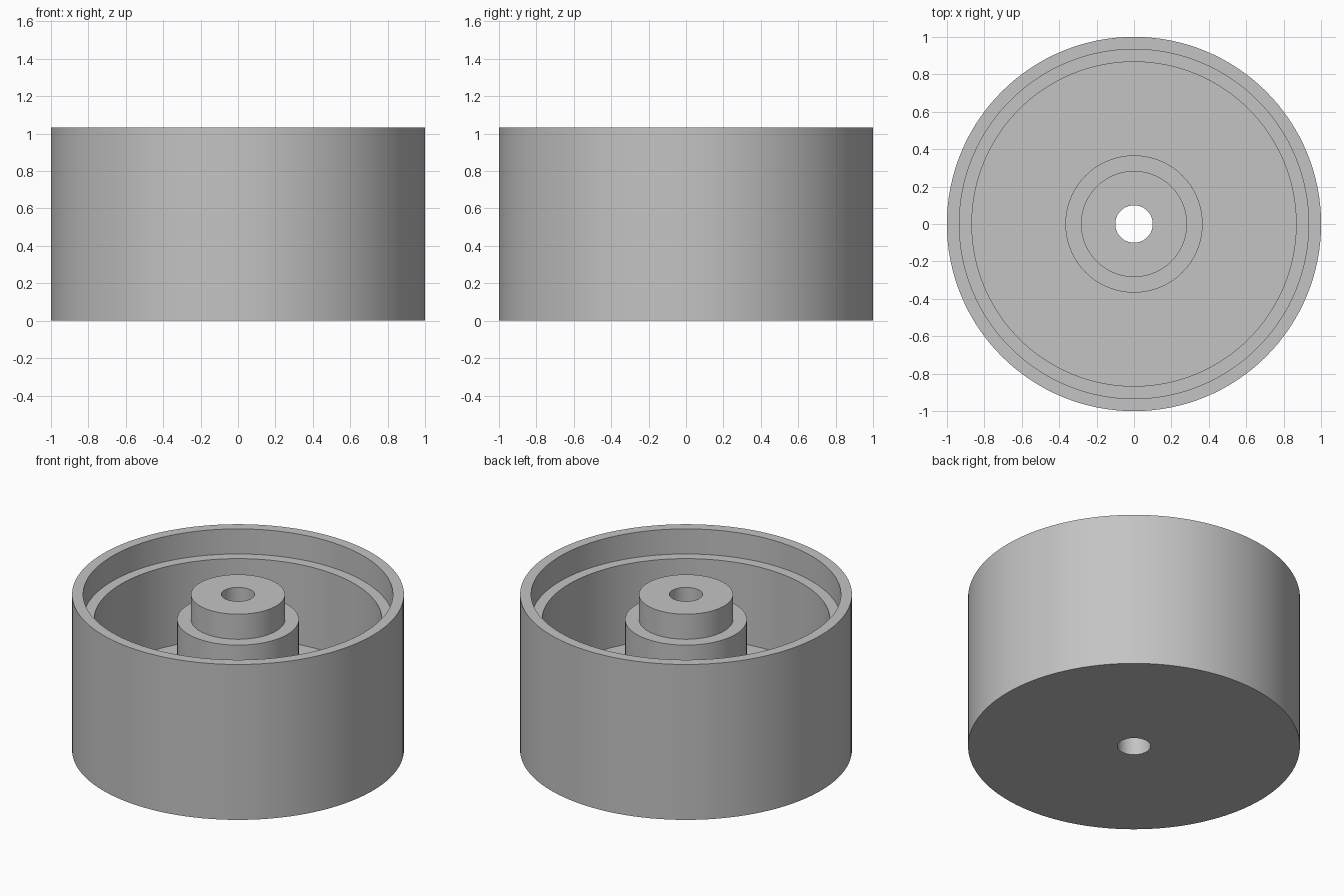
import bpy
import bmesh
from math import pi, radians
from mathutils import Matrix

cube = bpy.data.objects.get("Cube")
if cube:
    bpy.data.objects.remove(cube, do_unlink=True)

UNIT = 1 / 30      # profile is drawn in thirtieths of the outer radius
SEGMENTS = 128

# Plain grey material
grey = bpy.data.materials.new("light_grey")
grey.use_nodes = True
colour = (0.55, 0.55, 0.55, 1)
grey.diffuse_color = colour
grey.node_tree.nodes["Principled BSDF"].inputs["Base Color"].default_value = colour


def lathe(name, profile):
    """Revolve a closed (radius, height) profile about the z axis."""
    bm = bmesh.new()
    rings = []
    for r, z in profile:
        ring = bmesh.ops.create_circle(
            bm, segments=SEGMENTS, radius=r * UNIT,
            matrix=Matrix.Translation((0, 0, z * UNIT)))
        rings.append(ring["verts"])
    for a, b in zip(rings, rings[1:] + rings[:1]):
        for i in range(SEGMENTS):
            j = (i + 1) % SEGMENTS
            bm.faces.new((a[i], a[j], b[j], b[i]))
    bmesh.ops.recalc_face_normals(bm, faces=bm.faces)
    mesh = bpy.data.meshes.new(name)
    bm.to_mesh(mesh)
    bm.free()
    mesh.materials.append(grey)
    obj = bpy.data.objects.new(name, mesh)
    bpy.context.collection.objects.link(obj)
    bpy.ops.object.select_all(action="DESELECT")
    obj.select_set(True)
    bpy.context.view_layer.objects.active = obj
    bpy.ops.object.shade_smooth_by_angle(angle=radians(30))
    return obj


# Hollow drum with stepped rim, solid floor, stepped hub and through bore
lathe("wheel_drum", [
    (3, 0), (30, 0),          # underside
    (30, 31), (28, 31),       # outer wall and rim
    (28, 26), (26, 26),       # inner ledge
    (26, 10), (11, 10),       # recess floor
    (11, 26), (8.5, 26),      # hub shoulder
    (8.5, 31), (3, 31),       # hub top, closing down the bore
])
